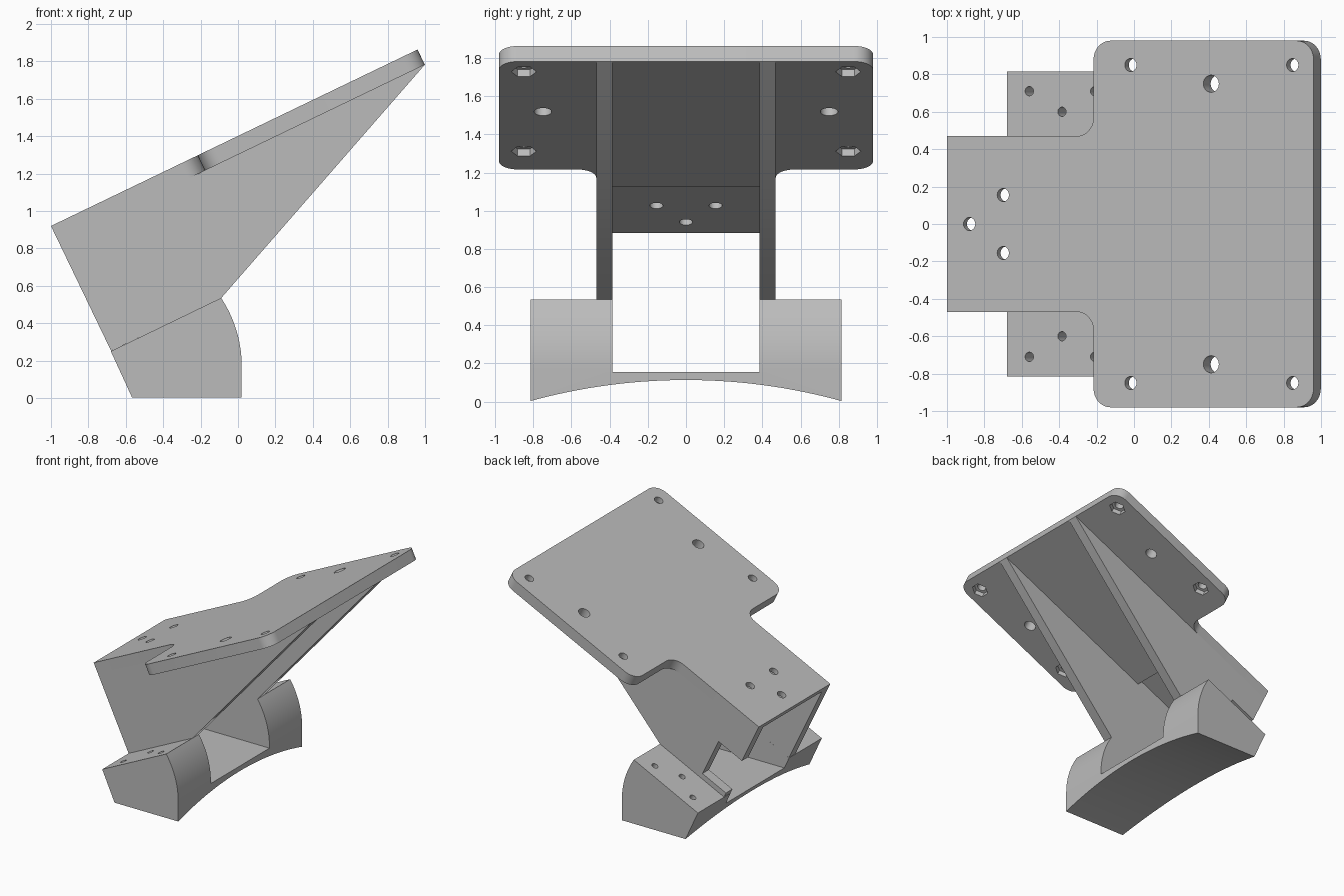
import bpy, bmesh
from math import sin, cos, pi, radians
from mathutils import Matrix, Vector

if "Cube" in bpy.data.objects:
    bpy.data.objects.remove(bpy.data.objects["Cube"])

grey = bpy.data.materials.new("plain grey")
grey.use_nodes = True
grey.diffuse_color = (0.5, 0.5, 0.5, 1)
grey.node_tree.nodes["Principled BSDF"].inputs["Base Color"].default_value = (0.5, 0.5, 0.5, 1)


def frame(a, b, c, origin=(0, 0, 0)):
    """Matrix that takes profile axes a, b and extrusion axis c to the world."""
    m = Matrix((a, b, c)).transposed().to_4x4()
    m.translation = origin
    return m


TILT = radians(25.7)
X, Y, Z = Vector((1, 0, 0)), Vector((0, 1, 0)), Vector((0, 0, 1))
U = Vector((cos(TILT), 0, sin(TILT)))     # along the sloping plate
V = Vector((-sin(TILT), 0, cos(TILT)))    # out of the sloping plate
CORNER = (-1, 0, 0.92)
PLATE = frame(U, Y, V, CORNER)
TILTED_SIDE = frame(U, V, Y, CORNER)
SIDE = frame(X, Z, Y)
END = frame(Y, Z, X)


def prism(name, points, space, lo, hi):
    bm = bmesh.new()
    rings = [[bm.verts.new(space @ Vector((a, b, c))) for a, b in points] for c in (lo, hi)]
    bm.faces.new(rings[0])
    bm.faces.new(rings[1])
    for i in range(len(points)):
        j = (i + 1) % len(points)
        bm.faces.new((rings[0][i], rings[0][j], rings[1][j], rings[1][i]))
    bmesh.ops.recalc_face_normals(bm, faces=bm.faces)
    mesh = bpy.data.meshes.new(name)
    bm.to_mesh(mesh)
    bm.free()
    obj = bpy.data.objects.new(name, mesh)
    bpy.context.collection.objects.link(obj)
    obj.data.materials.append(grey)
    return obj


def arc(a, b, r, start, end, n=10):
    angles = [radians(start + (end - start) * i / n) for i in range(n + 1)]
    return [(a + r * cos(t), b + r * sin(t)) for t in angles]


def disc(a, b, r, sides=28):
    return arc(a, b, r, 90, 90 + 360 * (sides - 1) / sides, sides - 1)


def box(a0, a1, b0, b1):
    return [(a0, b0), (a1, b0), (a1, b1), (a0, b1)]


def select(obj):
    bpy.ops.object.select_all(action='DESELECT')
    obj.select_set(True)
    bpy.context.view_layer.objects.active = obj


def cut(obj, points, space, lo, hi):
    cutter = prism("cutter", points, space, lo, hi)
    cutter.hide_render = True
    mod = obj.modifiers.new("cut", 'BOOLEAN')
    mod.operation, mod.solver, mod.object = 'DIFFERENCE', 'EXACT', cutter
    select(obj)
    bpy.ops.object.modifier_apply(modifier=mod.name)
    bpy.data.objects.remove(cutter)


def finish(obj):
    select(obj)
    bpy.ops.object.shade_smooth_by_angle(angle=radians(25))


# Sloping plate: narrow neck, filleted shoulders, wide rounded head
THICK, NECK, HEAD, LENGTH, STEP = 0.09, 0.47, 0.98, 2.175, 0.87
R = 0.1
half = [(0, NECK)]
half += arc(STEP - R, NECK + R, R, -90, 0)
half += arc(STEP + R, HEAD - R, R, 180, 90)
half += arc(LENGTH - R, HEAD - R, R, 90, 0)
outline = half + [(u, -y) for u, y in reversed(half)]
plate = prism("mounting_plate", outline, PLATE, -THICK, 0)

# Thinned neck, bolt holes and hexagonal nut pockets
INNER = 0.385
cut(plate, box(-0.1, 0.66, -INNER, INNER), PLATE, -0.3, -0.042)
holes = [(0.133, 0, 0.035), (0.333, 0.155, 0.035), (0.333, -0.155, 0.035)]
for s in (1, -1):
    holes += [(1.09, s * 0.85, 0.035), (2.05, s * 0.85, 0.035), (1.567, s * 0.75, 0.046)]
    for u in (1.09, 2.05):
        cut(plate, disc(u, s * 0.85, 0.066, 6), PLATE, -0.2, -0.05)
for u, y, r in holes:
    cut(plate, disc(u, y, r), PLATE, -0.3, 0.1)
finish(plate)

# Tapering side walls, one with a notch in its rear edge
DROP = -0.742
wall_shape = [(0, -THICK), (LENGTH, -THICK), (0.653, DROP), (0, DROP)]
for name, lo, hi in (("left_wall", INNER, NECK), ("right_wall", -NECK, -INNER)):
    wall = prism(name, wall_shape, TILTED_SIDE, lo, hi)
    if lo > 0:
        cut(wall, box(-0.1, 0.24, -0.7, -0.36), TILTED_SIDE, lo - 0.1, hi + 0.1)
    finish(wall)

# Base saddle with a rounded front face
FOOT = 0.815
base_shape = [(-0.68, 0.25), (-0.565, 0), (0.02, 0)] + arc(0.02 - 0.66, 0.17, 0.66, 0, 33.6, 14)
base = prism("base_saddle", base_shape, SIDE, -FOOT, FOOT)

# Central slot, arched underside and screw holes
cut(base, box(-INNER, INNER, 0.155, 1), END, -1, 1)
ARCH = 3.07
cut(base, arc(0, 0.113 - ARCH, ARCH, 73, 107, 40), END, -1, 1)
for s in (1, -1):
    for x, y in ((-0.56, 0.71), (-0.385, 0.6), (-0.21, 0.71)):
        u = (x + 1 + DROP * sin(TILT)) / cos(TILT)
        cut(base, disc(u, s * y, 0.025, 20), PLATE, DROP - 0.18, DROP + 0.1)
finish(base)
